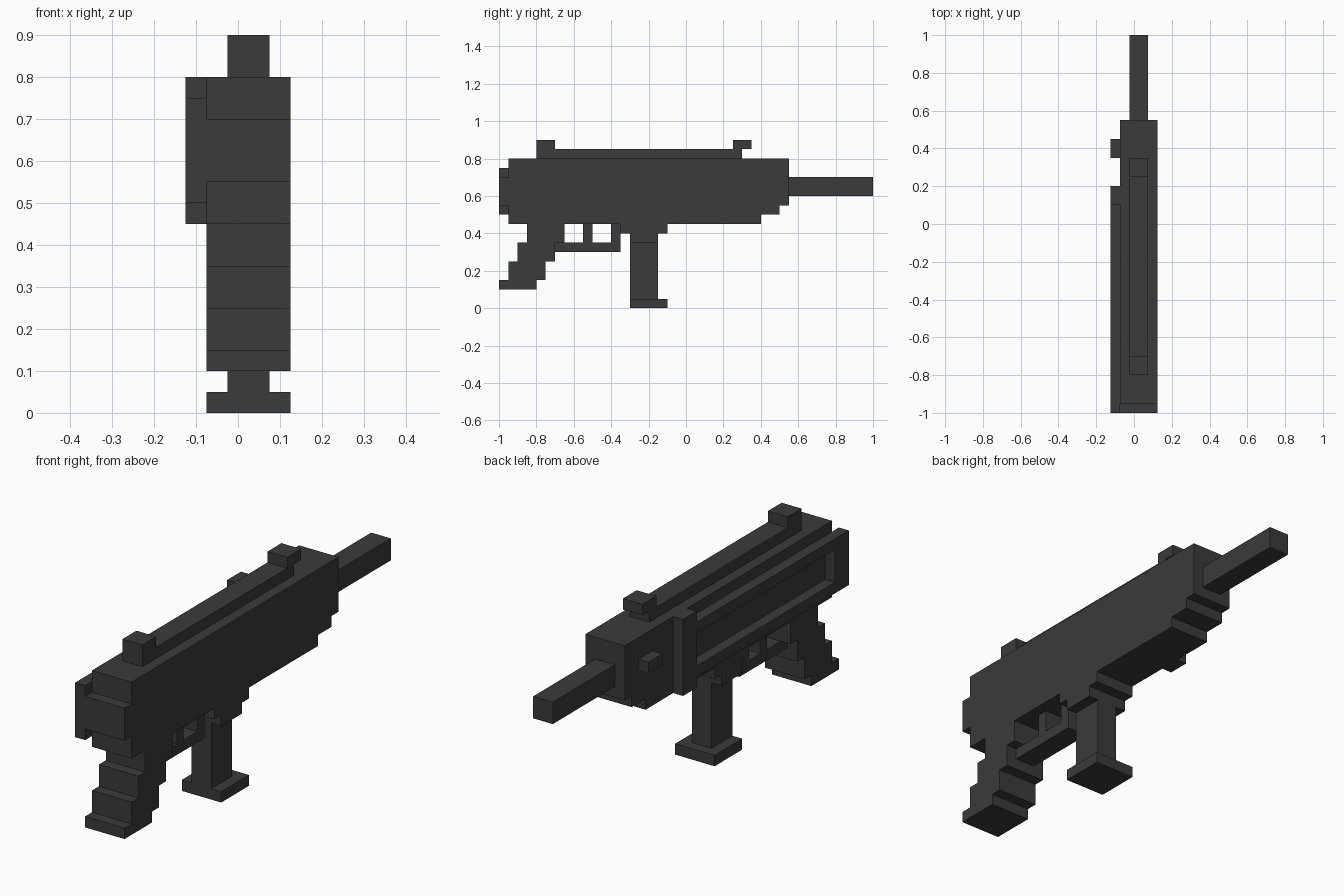
import bpy
import bmesh

CELL = 0.05               # everything sits on a coarse block grid
MIDDLE, SIDE = 0.025, -0.1  # x centres of the main parts and the side parts
WIDE, SLIM, THIN = 4, 2, 1  # part widths in cells

default = bpy.data.objects.get("Cube")
if default:
    bpy.data.objects.remove(default, do_unlink=True)

metal = bpy.data.materials.new("dark_grey")
metal.use_nodes = True
grey = (0.043, 0.043, 0.043, 1)
metal.diffuse_color = grey
metal.node_tree.nodes["Principled BSDF"].inputs["Base Color"].default_value = grey


def prism(name, outline, width, centre=MIDDLE):
    """Extrude a (y, z) outline in cells across x."""
    bm = bmesh.new()
    left = centre - width * CELL / 2
    face = bm.faces.new([bm.verts.new((left, y * CELL, z * CELL)) for y, z in outline])
    extruded = bmesh.ops.extrude_face_region(bm, geom=[face], use_keep_orig=True)
    moved = [v for v in extruded["geom"] if isinstance(v, bmesh.types.BMVert)]
    bmesh.ops.translate(bm, verts=moved, vec=(width * CELL, 0, 0))
    bmesh.ops.recalc_face_normals(bm, faces=bm.faces)
    mesh = bpy.data.meshes.new(name)
    bm.to_mesh(mesh)
    bm.free()
    mesh.materials.append(metal)
    obj = bpy.data.objects.new(name, mesh)
    bpy.context.collection.objects.link(obj)
    return obj


def stack(name, bottom, rows, width, centre=MIDDLE):
    """Stepped block: each row is (back y, front y, top z), from the bottom up."""
    right, left = [], []
    for back, front, top in rows:
        right += [(front, bottom), (front, top)]
        left += [(back, bottom), (back, top)]
        bottom = top
    outline = list(dict.fromkeys(right + left[::-1]))
    return prism(name, outline, width, centre)


# Receiver with stepped underside and end cap
stack("receiver", 9, [(-19, 8, 10), (-19, 10, 11), (-20, 11, 14), (-19, 11, 16)], WIDE)

# Raked grip
stack("grip", 2, [(-20, -16, 3), (-19, -15, 5), (-18, -14, 7), (-17, -13, 9)], WIDE)

# Magazine and its housing
stack("magazine_housing", 7, [(-6, -3, 8), (-7, -2, 9)], WIDE)
stack("magazine", 1, [(-6, -3, 7)], SLIM)
stack("magazine_foot", 0, [(-6, -2, 1)], WIDE)

# Trigger and guard
stack("trigger_guard", 6, [(-14, -7, 7), (-8, -7, 9)], SLIM)
stack("trigger", 7, [(-11, -10, 9)], SLIM)

# Barrel
stack("barrel", 12, [(11, 20, 14)], SLIM)

# Top rail and sights
stack("top_rail", 16, [(-16, 6, 17)], SLIM)
stack("rear_sight", 17, [(-16, -14, 18)], SLIM)
stack("front_sight", 17, [(5, 7, 18)], SLIM)

# Folded stock frame on the side, open in the middle, with its hinge bar
prism("stock_frame",
      [(-20, 10), (2, 10), (2, 11), (-18, 11), (-18, 14), (2, 14), (2, 15), (-20, 15)],
      THIN, SIDE)
stack("stock_hinge", 9, [(2, 4, 16)], THIN, SIDE)

# Cocking handle
stack("cocking_handle", 13, [(7, 9, 14)], THIN, SIDE)
